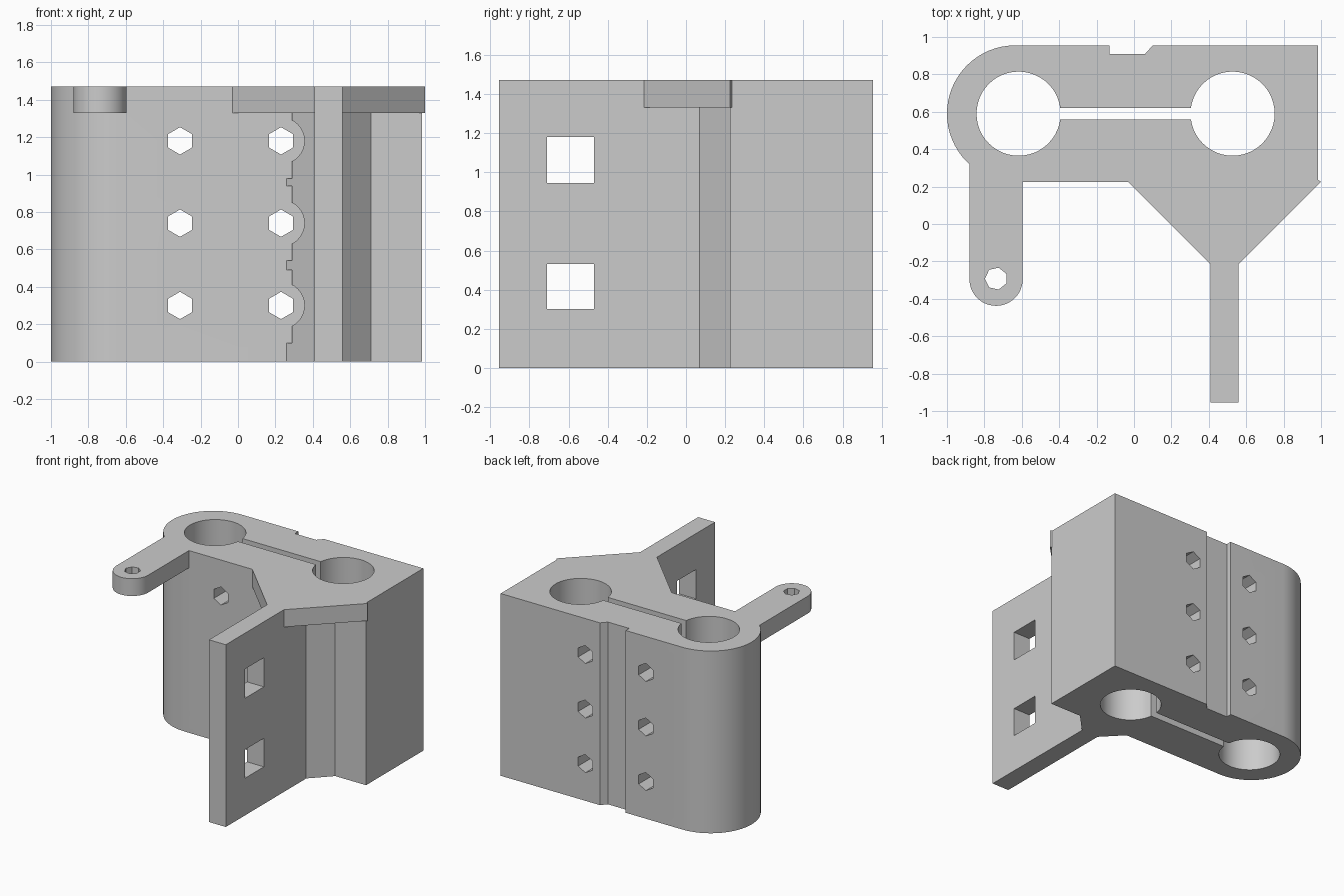
import bpy, bmesh
from math import sin, cos, pi, radians
from mathutils import Vector

cube = bpy.data.objects.get("Cube")
if cube:
    bpy.data.objects.remove(cube, do_unlink=True)

grey = bpy.data.materials.new("plain grey")
grey.use_nodes = True
colour = (0.6, 0.6, 0.6, 1)
grey.diffuse_color = colour
grey.node_tree.nodes["Principled BSDF"].inputs["Base Color"].default_value = colour

HEIGHT, SLAB = 1.47, 1.33      # full height, underside of the top plates
FRONT, BACK, MID = 0.225, 0.955, 0.59


def arc(cx, cy, r, start, end, n):
    """Points along an arc, angles in degrees."""
    steps = [radians(start + (end - start) * i / n) for i in range(n + 1)]
    return [(cx + r * cos(a), cy + r * sin(a)) for a in steps]


def ring(cx, cy, r, n, start=0):
    return arc(cx, cy, r, start, start + 360, n)[:-1]


def prism(name, outline, low, high, axis="z"):
    """Extrude an outline along z (xy outline) or along y (xz outline)."""
    def place(p, d):
        return Vector((p[0], p[1], d)) if axis == "z" else Vector((p[0], d, p[1]))
    bm = bmesh.new()
    face = bm.faces.new([bm.verts.new(place(p, low)) for p in outline])
    out = bmesh.ops.extrude_face_region(bm, geom=[face])
    moved = [v for v in out["geom"] if isinstance(v, bmesh.types.BMVert)]
    bmesh.ops.translate(bm, verts=moved, vec=place((0, 0), high - low))
    bmesh.ops.recalc_face_normals(bm, faces=bm.faces)
    mesh = bpy.data.meshes.new(name)
    bm.to_mesh(mesh)
    bm.free()
    mesh.materials.append(grey)
    obj = bpy.data.objects.new(name, mesh)
    bpy.context.collection.objects.link(obj)
    return obj


def box(name, x0, x1, y0, y1, z0, z1):
    return prism(name, [(x0, y0), (x1, y0), (x1, y1), (x0, y1)], z0, z1)


def combine(target, tool, operation):
    mod = target.modifiers.new("combine", "BOOLEAN")
    mod.operation, mod.solver, mod.object = operation, "EXACT", tool
    bpy.context.view_layer.objects.active = target
    bpy.ops.object.modifier_apply(modifier=mod.name)
    bpy.data.objects.remove(tool, do_unlink=True)


# Main block with rounded end, back groove, chamfered root and fin
outline = arc(-0.635, MID, 0.365, 90, 270, 32)
outline += [(0.26, FRONT), (0.41, 0.07), (0.41, -0.955), (0.56, -0.955),
            (0.56, 0.07), (0.71, FRONT), (0.985, FRONT), (0.985, BACK),
            (0.10, BACK), (0.06, 0.91), (-0.13, 0.91), (-0.13, BACK)]
body = prism("bearing_block", outline, 0, HEIGHT)

# Nut clearance in the left chamfer
hole_heights = (0.30, 0.74, 1.18)
for low, high in ((0.10, 0.49), (0.54, 0.94), (0.98, SLAB)):
    combine(body, box("relief", 0.2, 0.29, 0, FRONT, low, high), "DIFFERENCE")
for z in hole_heights:
    combine(body, prism("nut_recess", ring(0.23, z, 0.125, 32), 0, FRONT, "y"), "DIFFERENCE")

# Top gusset plate and switch arm
gusset = [(-0.03, FRONT), (0.41, -0.215), (0.56, -0.215), (1.0, FRONT),
          (0.985, 0.235), (0.9, 0.3), (-0.03, 0.3)]
combine(body, prism("gusset", gusset, SLAB, HEIGHT), "UNION")
arm = arc(-0.7375, -0.295, 0.1425, 180, 360, 24) + [(-0.595, 0.34), (-0.88, 0.34)]
combine(body, prism("arm", arm, SLAB, HEIGHT), "UNION")

# Bores, joining slot and arm pin hole
for x in (-0.617, 0.527):
    combine(body, prism("bore", ring(x, MID, 0.225, 48), -0.1, 1.6), "DIFFERENCE")
combine(body, box("slot", -0.45, 0.36, 0.56, 0.62, -0.1, 1.6), "DIFFERENCE")
combine(body, prism("pin_hole", ring(-0.737, -0.292, 0.06, 7, 180), 1.2, 1.6), "DIFFERENCE")

# Hexagonal bolt holes
for x in (-0.31, 0.23):
    for z in hole_heights:
        combine(body, prism("bolt_hole", ring(x, z, 0.073, 6, 90), 0, 1.1, "y"), "DIFFERENCE")

# Square windows in the fin
for low, high in ((0.30, 0.53), (0.945, 1.18)):
    combine(body, box("window", 0.35, 0.62, -0.71, -0.47, low, high), "DIFFERENCE")

# Smooth round walls, crisp edges
bpy.ops.object.select_all(action="DESELECT")
body.select_set(True)
bpy.context.view_layer.objects.active = body
bpy.ops.object.shade_smooth_by_angle(angle=radians(25))
